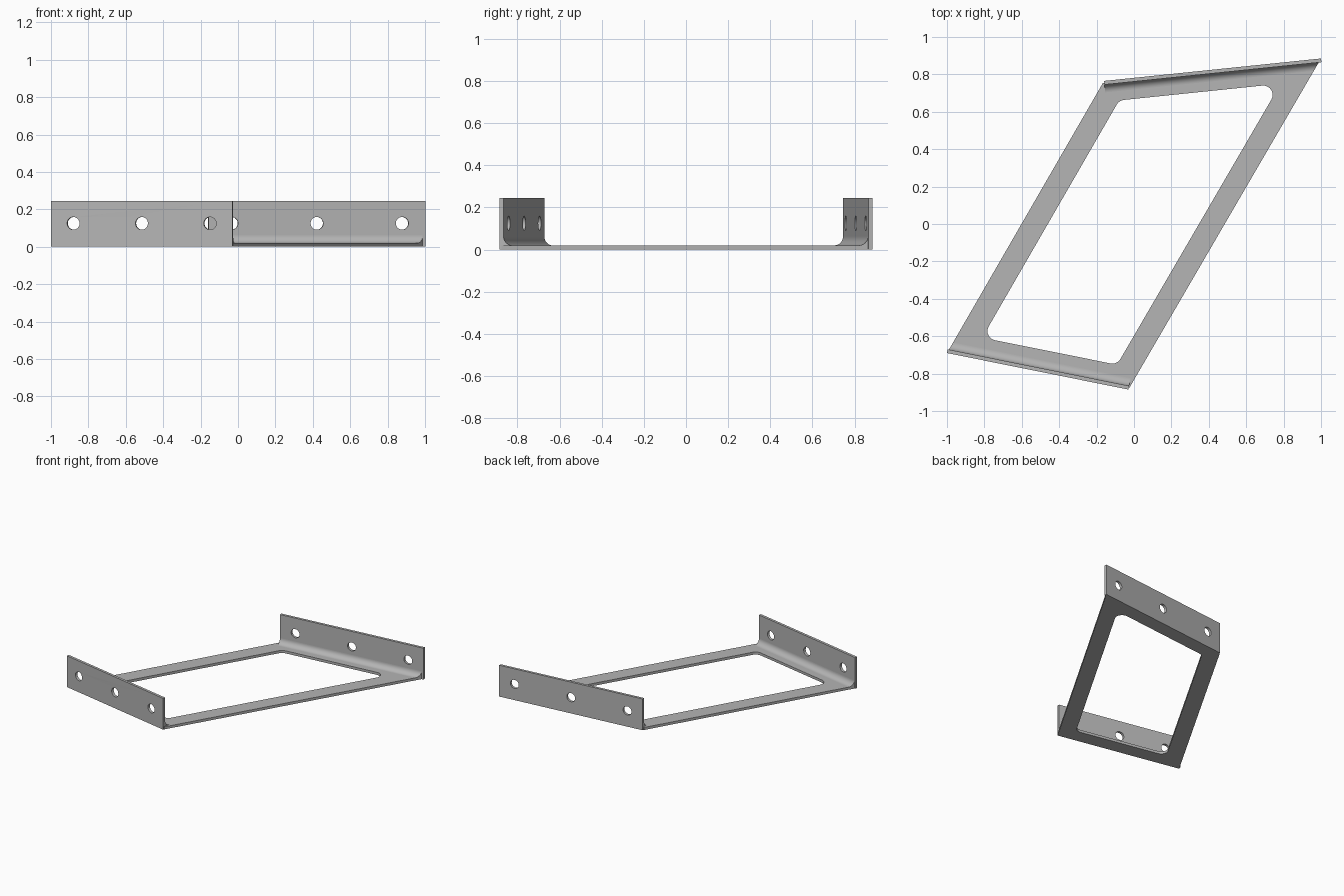
import bpy, bmesh, math
from mathutils import Vector, Matrix

if "Cube" in bpy.data.objects:
    bpy.data.objects.remove(bpy.data.objects["Cube"], do_unlink=True)

THICK = 0.02      # sheet thickness
HEIGHT = 0.245    # flange height
BEND = 0.042      # inner bend radius
HOLE_R = 0.034
HOLE_Z = 0.125
CORNER_R = 0.05   # window corner radius

steel = bpy.data.materials.new("grey steel")
steel.use_nodes = True
steel.diffuse_color = (0.46, 0.46, 0.46, 1)
steel.node_tree.nodes["Principled BSDF"].inputs["Base Color"].default_value = steel.diffuse_color

# Outer corners, counter-clockwise from front right
corners = [Vector(p) for p in ((-1, -0.69), (-0.03, -0.885), (1, 0.885), (-0.16, 0.765))]


def inset(points, distances):
    """Move each polygon edge inward by its own distance."""
    lines = []
    for i, p in enumerate(points):
        u = (points[(i + 1) % len(points)] - p).normalized()
        lines.append((p + Vector((-u.y, u.x)) * distances[i], u))
    result = []
    for i, (p, u) in enumerate(lines):
        q, v = lines[i - 1]
        w = q - p
        result.append(p + u * (w.cross(v) / u.cross(v)))
    return result


def rounded(points, radius, steps=10):
    """Replace each polygon corner with an arc."""
    result = []
    for i, p in enumerate(points):
        a = (points[i - 1] - p).normalized()
        b = (points[(i + 1) % len(points)] - p).normalized()
        half = a.angle(b) / 2
        centre = p + (a + b).normalized() * (radius / math.sin(half))
        start = p + a * (radius / math.tan(half)) - centre
        for k in range(steps + 1):
            turn = Matrix.Rotation((math.pi - 2 * half) * k / steps, 2)
            result.append(centre + turn @ start)
    return result


def circle(x, y, r, n=32):
    return [Vector((x + r * math.cos(math.tau * k / n), y + r * math.sin(math.tau * k / n)))
            for k in range(n)]


def finish(name, bm):
    bmesh.ops.remove_doubles(bm, verts=bm.verts, dist=1e-5)
    bmesh.ops.recalc_face_normals(bm, faces=bm.faces)
    mesh = bpy.data.meshes.new(name)
    bm.to_mesh(mesh)
    bm.free()
    mesh.materials.clear()
    mesh.materials.append(steel)
    obj = bpy.data.objects.new(name, mesh)
    bpy.context.collection.objects.link(obj)
    bpy.ops.object.select_all(action="DESELECT")
    obj.select_set(True)
    bpy.context.view_layer.objects.active = obj
    bpy.ops.object.shade_smooth_by_angle(angle=math.radians(30))


def sheet(name, outlines, matrix):
    """Flat sheet: the first outline is filled, the others are holes."""
    curve = bpy.data.curves.new(name + " outline", "CURVE")
    curve.dimensions = "2D"
    curve.fill_mode = "BOTH"
    curve.extrude = THICK / 2
    for points in outlines:
        spline = curve.splines.new("POLY")
        spline.points.add(len(points) - 1)
        for sp, p in zip(spline.points, points):
            sp.co = (p.x, p.y, 0, 1)
        spline.use_cyclic_u = True
    temp = bpy.data.objects.new(name + " outline", curve)
    bpy.context.collection.objects.link(temp)
    mesh = bpy.data.meshes.new_from_object(temp)
    bm = bmesh.new()
    bm.from_mesh(mesh)
    bm.transform(matrix)
    bpy.data.objects.remove(temp, do_unlink=True)
    bpy.data.curves.remove(curve)
    bpy.data.meshes.remove(mesh)
    finish(name, bm)


def flange(side, i, hole_margins):
    """Upright drilled flange on edge i, with its bend fillet."""
    p, q = corners[i], corners[(i + 1) % 4]
    length = (q - p).length
    u = (q - p).normalized()
    n = Vector((-u.y, u.x))
    base = p + n * THICK / 2
    matrix = Matrix(((u.x, 0, -n.x, base.x), (u.y, 0, -n.y, base.y), (0, 1, 0, 0), (0, 0, 0, 1)))
    first, last = hole_margins[0], length - hole_margins[1]
    box = [Vector(c) for c in ((0, 0), (length, 0), (length, HEIGHT), (0, HEIGHT))]
    holes = [circle(x, HOLE_Z, HOLE_R) for x in (first, (first + last) / 2, last)]
    sheet(side + "_flange", [box] + holes, matrix)

    # Bend fillet, trimmed by the sloping sides at the sharp corners
    start_angle = u.angle(corners[i - 1] - p)
    end_angle = (-u).angle(corners[(i + 2) % 4] - q)
    profile = [(THICK, THICK)]
    for k in range(13):
        t = math.pi / 2 * k / 12
        profile.append((THICK + BEND * (1 - math.sin(t)), THICK + BEND * (1 - math.cos(t))))
    bm = bmesh.new()
    rings = [[], []]
    for d, z in profile:
        a = p + n * d + u * max(0, d / math.tan(start_angle))
        b = q + n * d - u * max(0, d / math.tan(end_angle))
        rings[0].append(bm.verts.new((a.x, a.y, z)))
        rings[1].append(bm.verts.new((b.x, b.y, z)))
    for k in range(len(profile)):
        j = (k + 1) % len(profile)
        bm.faces.new((rings[0][k], rings[0][j], rings[1][j], rings[1][k]))
    for ring in rings:
        bm.faces.new(ring)
    finish(side + "_bend", bm)


# Base frame with rounded window
outer = inset(corners, (THICK / 2, 0, THICK / 2, 0))
window = rounded(inset(corners, (0.118, 0.119, 0.112, 0.122)), CORNER_R)
sheet("base_frame", [outer, window], Matrix.Translation((0, 0, THICK / 2)))

# Front and back flanges
flange("front", 0, (0.122, 0.122))
flange("back", 2, (0.125, 0.125))
